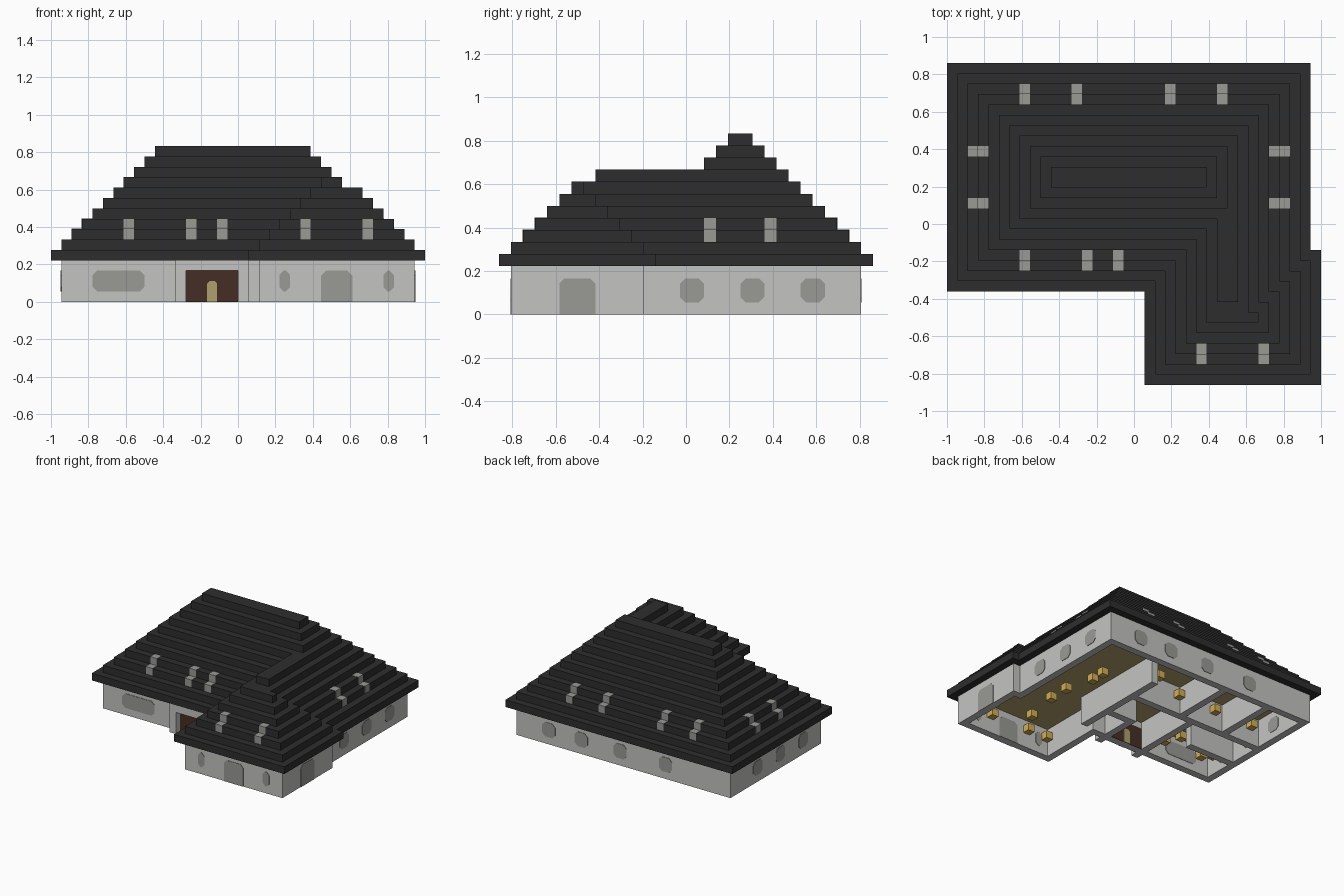
import bpy
import bmesh

if "Cube" in bpy.data.objects:
    bpy.data.objects.remove(bpy.data.objects["Cube"])

V = 1 / 18                      # one block
W, D = 36, 31                   # plan size in blocks


def material(name, rgb):
    m = bpy.data.materials.new(name)
    m.use_nodes = True
    col = (*rgb, 1)
    m.diffuse_color = col
    b = m.node_tree.nodes["Principled BSDF"]
    b.inputs["Base Color"].default_value = col
    b.inputs["Roughness"].default_value = 0.9
    return m


WALL = material("pale wall", (0.55, 0.55, 0.54))
ROOF = material("charcoal roof", (0.027, 0.027, 0.027))
GLASS = material("grey glass", (0.32, 0.32, 0.30))
WOOD = material("dark wood", (0.06, 0.028, 0.018))
TAN = material("tan wood", (0.43, 0.35, 0.15))
LAMP = material("amber lamp", (0.65, 0.42, 0.09))


def place(i, j, k):
    return ((i - W / 2) * V, (j - D / 2) * V, k * V)


def finish(name, bm, mat):
    bmesh.ops.recalc_face_normals(bm, faces=bm.faces)
    me = bpy.data.meshes.new(name)
    bm.to_mesh(me)
    bm.free()
    me.materials.append(mat)
    ob = bpy.data.objects.new(name, me)
    bpy.context.scene.collection.objects.link(ob)
    return ob


def prism(name, pts, d0, d1, mat, mapping=lambda u, v, d: (u, v, d)):
    """Extrude a block-unit polygon from d0 to d1."""
    bm = bmesh.new()
    lo = [bm.verts.new(place(*mapping(u, v, d0))) for u, v in pts]
    hi = [bm.verts.new(place(*mapping(u, v, d1))) for u, v in pts]
    bm.faces.new(lo)
    bm.faces.new(hi)
    for a in range(len(pts)):
        b = (a + 1) % len(pts)
        bm.faces.new((lo[a], lo[b], hi[b], hi[a]))
    return finish(name, bm, mat)


def block(name, x0, x1, y0, y1, z0, z1, mat):
    return prism(name, [(x0, y0), (x1, y0), (x1, y1), (x0, y1)], z0, z1, mat)


def plan(k):
    """House outline, inset k blocks from the eaves."""
    if k > 7:
        return [(k, 9 + k), (35 - k, 9 + k), (35 - k, 31 - k), (k, 31 - k)]
    if k == 7:
        return [(7, 16), (26, 16), (26, 8), (28, 8), (28, 24), (7, 24)]
    return [(k, 9 + k), (19 + k, 9 + k), (19 + k, k), (36 - k, k),
            (36 - k, 13 - k), (35 - k, 13 - k), (35 - k, 31 - k), (k, 31 - k)]


def panel(name, facing, u0, u1, z0, z1, wall, mat, thick=0.06, c=0.45):
    """Thin chamfered plates on both faces of a one-block wall."""
    c = min(c, (u1 - u0) * 0.4)
    pts = [(u0, z0), (u1, z0)] if z0 == 0 else \
        [(u0, z0 + c), (u0 + c, z0), (u1 - c, z0), (u1, z0 + c)]
    pts += [(u1, z1 - c), (u1 - c, z1), (u0 + c, z1), (u0, z1 - c)]
    if facing == "y":
        mapping = lambda u, z, d: (u, d, z)
    else:
        mapping = lambda u, z, d: (d, u, z)
    prism(name + "_low_side", pts, wall - thick, wall, mat, mapping)
    prism(name + "_high_side", pts, wall + 1, wall + 1 + thick, mat, mapping)


# Stepped roof
for k in range(11):
    prism(f"roof_step_{k + 1}", plan(k), 4 + k, 5 + k, ROOF)

# Outer walls as a one-block ring
bm = bmesh.new()
rings = {(k, z): [bm.verts.new(place(i, j, z)) for i, j in plan(k)]
         for k in (1, 2) for z in (0, 4)}
order = [rings[1, 0], rings[1, 4], rings[2, 4], rings[2, 0]]
for r in range(4):
    p, q = order[r], order[(r + 1) % 4]
    for a in range(len(p)):
        b = (a + 1) % len(p)
        bm.faces.new((p[a], p[b], q[b], q[a]))
finish("outer_walls", bm, WALL)

# Ceiling lining
prism("ceiling", plan(2), 3.9, 4, TAN)

# Inner partitions
for n, (x0, x1, y0, y1) in enumerate([
        (2, 22, 20, 21), (12, 13, 11, 20), (18, 19, 11, 16), (22, 23, 11, 25),
        (7, 8, 21, 29), (14, 15, 21, 29), (2, 9, 15, 16), (19, 22, 15, 16)]):
    block(f"partition_{n + 1}", x0, x1, y0, y1, 0, 4, WALL)

# Entrance porch and door
block("porch_right_jamb", 12, 13, 9, 10, 0, 4, WALL)
block("porch_left_jamb", 18, 19, 9, 10, 0, 4, WALL)
block("porch_lintel", 13, 18, 9, 10, 3, 4, WALL)
panel("entrance_boarding", "y", 13, 18, 0, 3, 10, WOOD, c=0)
panel("entrance_door", "y", 15, 16, 0, 2, 10, TAN, thick=0.12, c=0.25)

# Windows: facing axis, span, sill, wall position
windows = {
    "front": ("y", [(4, 9, 1)], 10),
    "wing_front": ("y", [(22, 23, 1), (26, 29, 0), (32, 33, 1)], 1),
    "wing_side": ("x", [(5, 8, 0)], 34),
    "left": ("x", [(15, 17, 1), (20, 22, 1), (25, 27, 1)], 33),
    "right": ("x", [(13, 15, 1), (18, 20, 1), (23, 25, 1)], 1),
    "back": ("y", [(10, 12, 1), (17, 19, 1), (23, 25, 1), (28, 30, 1)], 29),
}
for side, (facing, spans, wall) in windows.items():
    for n, (u0, u1, sill) in enumerate(spans):
        panel(f"{side}_window_{n + 1}", facing, u0, u1, sill, 3, wall, GLASS)


# Two-step skylights set flush into the roof
def skylight(name, i, j, di, dj):
    e = 0.04
    for s in (0, 1):
        x, y = i + s * di, j + s * dj
        block(f"{name}_step_{s + 1}", x - e * (di != 0), x + 1 + e * (di != 0),
              y - e * (dj != 0), y + 1 + e * (dj != 0),
              6 + s, 7 + s + e, GLASS)


for i in (7, 13, 16):
    skylight(f"front_skylight_{i}", i, 11, 0, 1)
for i in (24, 30):
    skylight(f"wing_skylight_{i}", i, 2, 0, 1)
for i in (7, 12, 21, 26):
    skylight(f"back_skylight_{i}", i, 28, 0, -1)
for j in (17, 22):
    skylight(f"right_skylight_{j}", 2, j, 1, 0)
    skylight(f"left_skylight_{j}", 32, j, -1, 0)

# Lamps around the rooms
lamps = [(21, 2), (24, 2), (30, 2), (26, 5), (27, 10), (27, 13), (26, 17),
         (26, 19), (21, 16), (20, 19), (20, 23), (15, 21), (21, 11), (17, 11),
         (9, 21), (6, 23), (3, 21), (9, 11), (8, 13), (5, 14), (3, 18),
         (3, 11), (2, 12)]
for n, (i, j) in enumerate(lamps):
    block(f"lamp_{n + 1}", i, i + 1, j, j + 1, 2, 3, LAMP)
